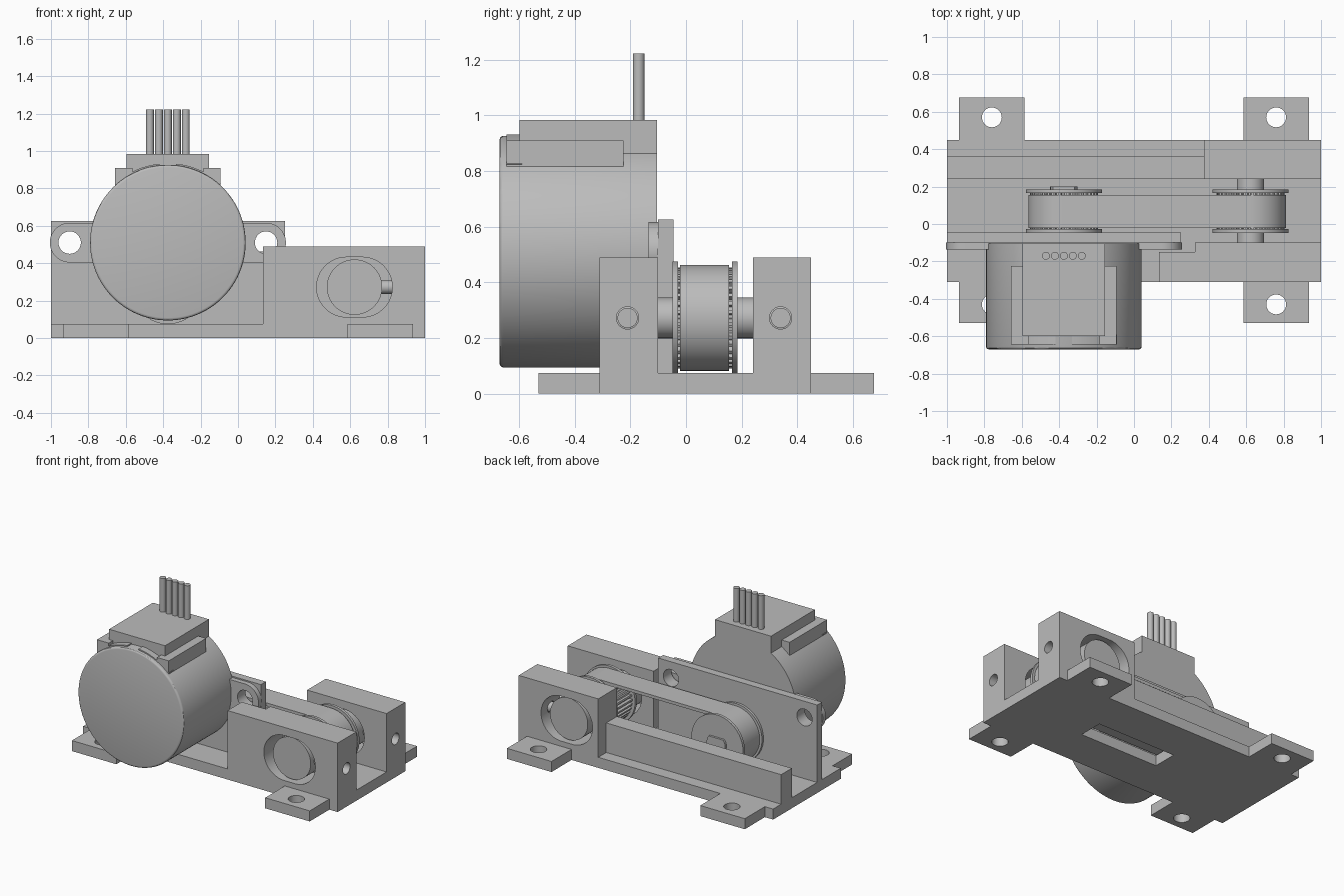
import bpy, bmesh, math
from mathutils import Vector

if "Cube" in bpy.data.objects:
    bpy.data.objects.remove(bpy.data.objects["Cube"], do_unlink=True)

grey = bpy.data.materials.new("plain grey")
grey.use_nodes = True
colour = (0.5, 0.5, 0.5, 1)
grey.diffuse_color = colour
grey.node_tree.nodes["Principled BSDF"].inputs["Base Color"].default_value = colour

AXES = {"x": lambda a, b, t: (t, a, b),
        "y": lambda a, b, t: (a, t, b),
        "z": lambda a, b, t: (a, b, t)}


def prism(name, points, lo, hi, axis="y"):
    """Extrude a flat outline along an axis."""
    place = AXES[axis]
    bm = bmesh.new()
    face = bm.faces.new([bm.verts.new(place(a, b, lo)) for a, b in points])
    grown = bmesh.ops.extrude_face_region(bm, geom=[face])["geom"]
    verts = [g for g in grown if isinstance(g, bmesh.types.BMVert)]
    bmesh.ops.translate(bm, verts=verts, vec=Vector(place(0, 0, hi - lo)))
    bmesh.ops.recalc_face_normals(bm, faces=bm.faces)
    mesh = bpy.data.meshes.new(name)
    bm.to_mesh(mesh)
    bm.free()
    mesh.materials.append(grey)
    obj = bpy.data.objects.new(name, mesh)
    bpy.context.collection.objects.link(obj)
    return obj


def box(name, x0, x1, y0, y1, z0, z1):
    return prism(name, [(x0, z0), (x1, z0), (x1, z1), (x0, z1)], y0, y1)


def arc(a, b, r, start=0, end=360, n=64):
    steps = n if end - start >= 360 else n + 1
    angles = [math.radians(start + (end - start) * i / n) for i in range(steps)]
    return [(a + r * math.cos(t), b + r * math.sin(t)) for t in angles]


def stadium(x0, x1, z, r):
    return arc(x1, z, r, -90, 90, 32) + arc(x0, z, r, 90, 270, 32)


def bake(obj):
    graph = bpy.context.evaluated_depsgraph_get()
    mesh = bpy.data.meshes.new_from_object(obj.evaluated_get(graph))
    obj.modifiers.clear()
    obj.data = mesh


def cut(obj, *cutters):
    for c in cutters:
        c.hide_render = True
        mod = obj.modifiers.new("cut", "BOOLEAN")
        mod.operation, mod.solver, mod.object = "DIFFERENCE", "EXACT", c
        bake(obj)
        bpy.data.objects.remove(c, do_unlink=True)


FLOOR = 0.075
MX, MZ = -0.375, 0.51          # motor centre
IX, PZ = 0.623, 0.272          # idler centre and pulley height
BELT_Y = 0.067

# Base plate with four screw tabs and a belt slot
right = [(1, -.31), (1, .45), (.935, .45), (.935, .675), (.585, .675), (.585, .45)]
lower = [(.585, -.31), (.585, -.53), (.935, -.53), (.935, -.31)]
half = lower + right
base = prism("base_plate", half + [(-x, y) for x, y in reversed(half)], 0, FLOOR, "z")
for x in (-.76, .76):
    for y in (-.43, .57):
        cut(base, prism("cutter", arc(x, y, .053, n=32), -.1, .2, "z"))
cut(base, box("cutter", -.2, .42, -.02, .155, -.1, .2))

# Slotted bearing blocks, one each side of the idler
front = [(.135, -.31), (1, -.31), (1, -.1), (.325, -.1), (.325, -.15), (.135, -.15)]
rear = [(.375, .24), (1, .24), (1, .45), (.375, .45)]
for side, outline, hole_y, y0, y1 in (("front", front, -.21, -.285, -.1),
                                      ("rear", rear, .34, .24, .425)):
    block = prism(side + "_bearing_block", outline, FLOOR, .49, "z")
    cut(block, prism("cutter", stadium(.58, .665, PZ, .16), y0 - .1, y1 + .1),
        prism("cutter", arc(hole_y, PZ, .04, n=32), .75, 1.1, "x"))
    prism(side + "_bearing", arc(IX, PZ, .148), y0, y1)
    prism(side + "_tension_screw", arc(hole_y, PZ, .036, n=32), .765, .86, "x")

# Low rear rail and motor mounting wall
box("rear_rail", -1, .375, .24, .36, FLOOR, .285)
wall = box("motor_wall", -1, .25, -.1, -.045, FLOOR, .625)
cut(wall, prism("cutter", arc(MX, PZ, .195), -.2, .1))
for x in (MX - .525, MX + .525):
    cut(wall, prism("cutter", arc(x, MZ, .06, n=32), -.2, .1))

# Motor can with a softened front rim
can = prism("motor_can", arc(MX, MZ, .416, n=96), -.67, -.105)
bm = bmesh.new()
bm.from_mesh(can.data)
rim = [e for e in bm.edges if all(v.co.y < -.66 for v in e.verts)]
bmesh.ops.bevel(bm, geom=rim, offset=.014, segments=3, profile=.5, affect="EDGES")
bm.to_mesh(can.data)
bm.free()

# Motor ears, boss and flatted shaft
ears = prism("motor_ears", stadium(MX - .525, MX + .525, MZ, .106), -.135, -.1)
for x in (MX - .525, MX + .525):
    cut(ears, prism("cutter", arc(x, MZ, .06, n=32), -.3, .1))
prism("motor_boss", arc(MX, PZ, .133), -.11, -.06)
flat = [(x, max(PZ - .045, min(PZ + .045, z))) for x, z in arc(MX, PZ, .073, n=48)]
prism("motor_shaft", flat, -.1, .2)

# Wire housing on top of the motor, with side steps and rim lips
box("wire_housing", MX - .22, MX + .22, -.598, -.105, .8, .983)
box("wire_housing_step", MX - .282, MX + .282, -.598, -.225, .815, .91)
for side, a0, a1 in (("left", 48, 84), ("right", 96, 132)):
    band = arc(MX, MZ, .424, a0, a1, 16) + arc(MX, MZ, .38, a0, a1, 16)[::-1]
    prism(side + "_rim_lip", band, -.645, -.59)
    s = 1 if side == "left" else -1
    xs = sorted((MX + s * .19, MX + s * .282))
    box(side + "_lip_corner", xs[0], xs[1], -.645, -.59, .815, .91)

# Five wires
for i in range(5):
    prism("wire_%d" % (i + 1), arc(MX + (i - 2) * .048, -.17, .021, n=24), .97, 1.222, "z")

# Toothed pulleys with thin flanges
for name, x in (("motor_pulley", MX), ("idler_pulley", IX)):
    teeth = []
    count = 36
    for i in range(count):
        for r, part in ((.16, 0), (.16, .4), (.182, .5), (.182, .9)):
            t = math.tau * (i + part) / count
            teeth.append((x + r * math.cos(t), PZ + r * math.sin(t)))
    prism(name, teeth, -.04, .17)
    for side, y in (("front", -.048), ("rear", .165)):
        prism(name + "_" + side + "_flange", arc(x, PZ, .203), y, y + .02)
prism("idler_axle", arc(IX, PZ, .073, n=48), -.12, .26)

# Drive belt loop
belt = prism("drive_belt", stadium(MX, IX, PZ, .19), BELT_Y - .088, BELT_Y + .088)
cut(belt, prism("cutter", stadium(MX, IX, PZ, .168), -.3, .4))

# Smooth the round surfaces while keeping hard edges
bpy.ops.object.select_all(action="DESELECT")
for obj in bpy.context.collection.objects:
    if obj.type == "MESH":
        obj.select_set(True)
        bpy.context.view_layer.objects.active = obj
bpy.ops.object.shade_smooth_by_angle(angle=math.radians(30))
